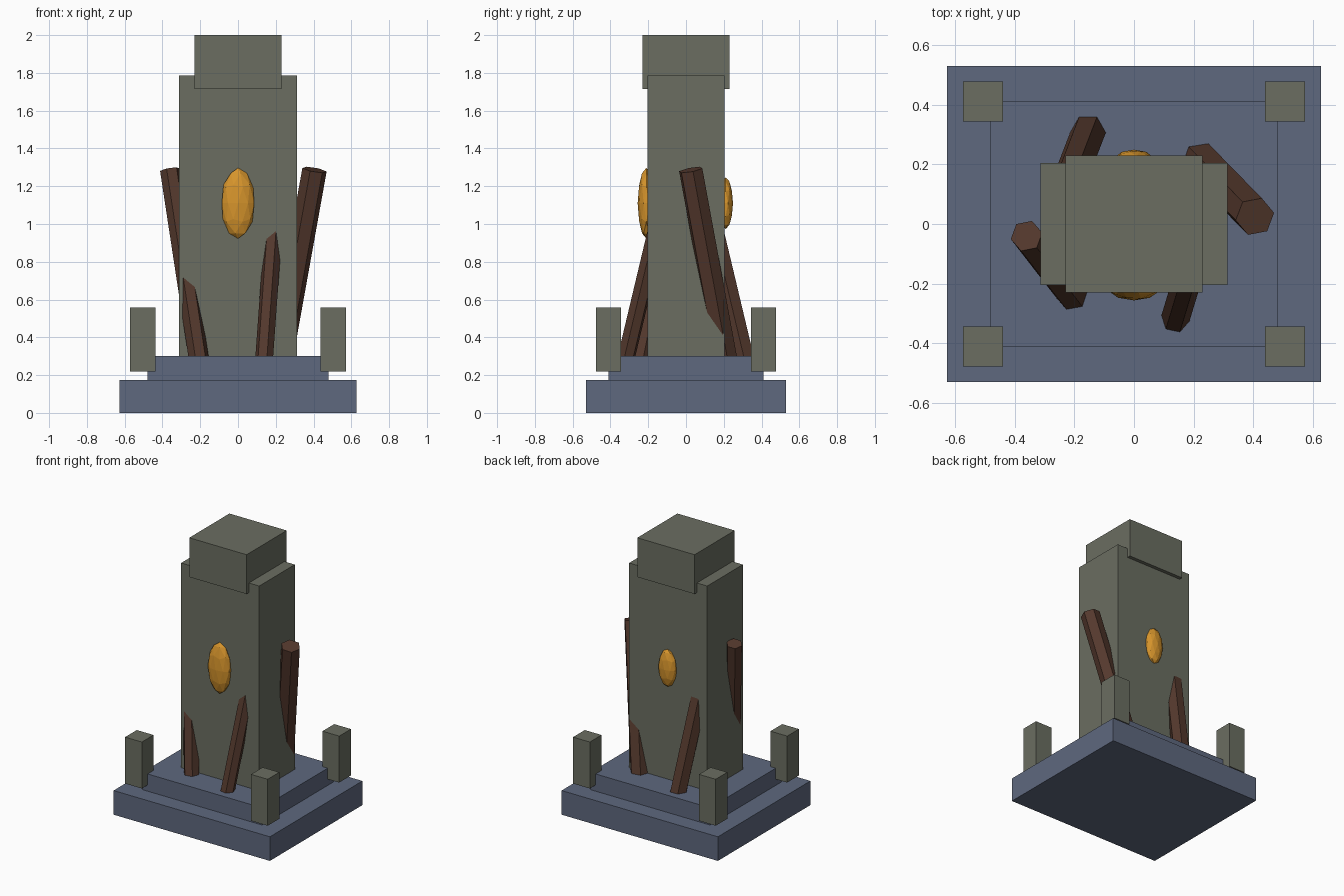
import bpy, bmesh, math
from mathutils import Vector, Matrix

if "Cube" in bpy.data.objects:
    bpy.data.objects.remove(bpy.data.objects["Cube"])


def material(name, rgb):
    m = bpy.data.materials.new(name)
    m.diffuse_color = (*rgb, 1)
    m.use_nodes = True
    m.node_tree.nodes["Principled BSDF"].inputs["Base Color"].default_value = m.diffuse_color
    return m


STONE = material("grey green stone", (0.145, 0.155, 0.120))
SLATE = material("blue slate", (0.112, 0.138, 0.209))
WOOD = material("dark wood", (0.088, 0.040, 0.026))
AMBER = material("amber", (0.68, 0.30, 0.025))


def finish(name, bm, mat):
    bmesh.ops.recalc_face_normals(bm, faces=bm.faces[:])
    me = bpy.data.meshes.new(name)
    bm.to_mesh(me)
    bm.free()
    me.materials.append(mat)
    ob = bpy.data.objects.new(name, me)
    bpy.context.collection.objects.link(ob)
    return ob


def box(name, x, y, hx, hy, z0, z1, mat):
    bm = bmesh.new()
    bmesh.ops.create_cube(bm, size=1, matrix=Matrix.Translation((x, y, (z0 + z1) / 2))
                          @ Matrix.Diagonal((2 * hx, 2 * hy, z1 - z0, 1)))
    finish(name, bm, mat)


def gem(name, centre, radii):
    bm = bmesh.new()
    bmesh.ops.create_icosphere(bm, subdivisions=2, radius=1,
                               matrix=Matrix.Translation(centre) @ Matrix.Diagonal((*radii, 1)))
    finish(name, bm, AMBER)


def root(name, bottom, top, r, turn):
    # six-sided prism between two points
    a, b = Vector(bottom), Vector(top)
    d = b - a
    rot = Vector((0, 0, 1)).rotation_difference(d).to_matrix()
    bm = bmesh.new()
    rings = []
    for p in (a, b):
        rings.append([bm.verts.new(p + rot @ Vector((r * math.cos(t), r * math.sin(t), 0)))
                      for t in (math.radians(turn + 60 * i) for i in range(6))])
    for i in range(6):
        j = (i + 1) % 6
        bm.faces.new((rings[0][i], rings[0][j], rings[1][j], rings[1][i]))
    bm.faces.new(rings[0])
    bm.faces.new(rings[1])
    finish(name, bm, WOOD)


# stepped base
box("base_slab", 0, 0, 0.627, 0.53, 0, 0.175, SLATE)
box("base_step", 0, 0, 0.48, 0.41, 0.175, 0.30, SLATE)

# pillar and cap block
box("pillar", 0, 0, 0.313, 0.204, 0.28, 1.785, STONE)
box("cap_block", 0, 0, 0.23, 0.23, 1.715, 2.0, STONE)

# corner posts
for sx, nx in ((-1, "left"), (1, "right")):
    for sy, ny in ((-1, "front"), (1, "back")):
        box(f"corner_post_{ny}_{nx}", sx * 0.505, sy * 0.41, 0.067, 0.067, 0.22, 0.557, STONE)

# amber gems set in the front and back
gem("front_gem", (0, -0.21, 1.11), (0.09, 0.046, 0.187))
gem("back_gem", (0, 0.21, 1.11), (0.07, 0.039, 0.136))

# leaning wooden roots
root("root_right", (0.222, 0.212, 0.27), (0.405, 0.025, 1.287), 0.066, 10)
root("root_left", (-0.205, -0.24, 0.27), (-0.36, -0.04, 1.287), 0.054, 11)
root("root_front", (0.137, -0.322, 0.27), (0.21, -0.08, 1.287), 0.048, -12)
root("root_back", (-0.152, 0.312, 0.27), (-0.245, 0.07, 1.287), 0.060, 0)
